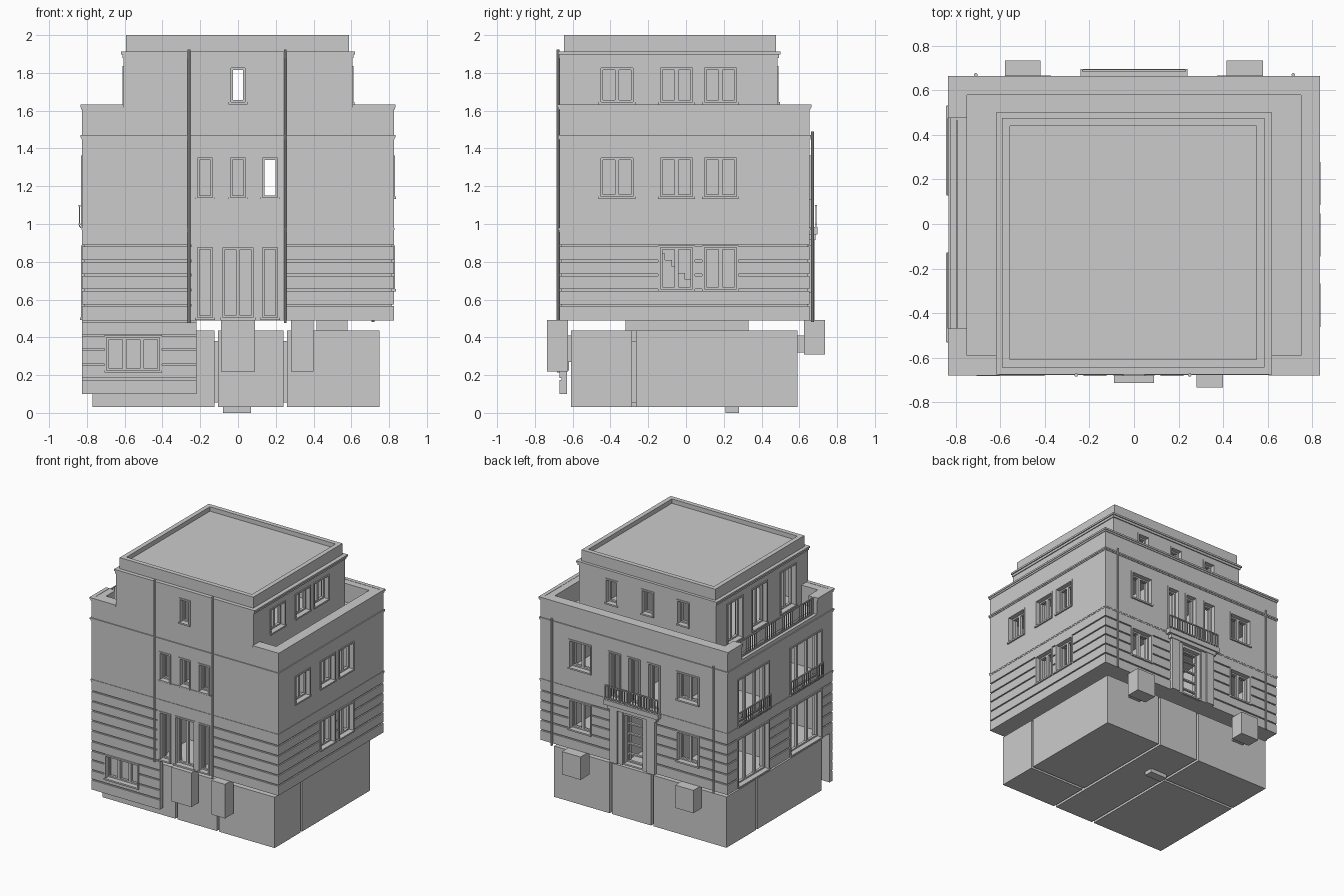
import bpy, bmesh
from mathutils import Matrix, Vector

if "Cube" in bpy.data.objects:
    bpy.data.objects.remove(bpy.data.objects["Cube"])

FRONT, BACK, SIDE, ATT_X, ATT_Y = -0.67, 0.655, 0.825, 0.605, 0.485


def finish(name, bm):
    bmesh.ops.recalc_face_normals(bm, faces=bm.faces[:])
    me = bpy.data.meshes.new(name)
    bm.to_mesh(me)
    bm.free()
    ob = bpy.data.objects.new(name, me)
    bpy.context.collection.objects.link(ob)
    return ob


def boxes(name, items):
    """One mesh made of boxes (x0, x1, y0, y1, z0, z1)."""
    bm = bmesh.new()
    for x0, x1, y0, y1, z0, z1 in items:
        m = Matrix.Translation(((x0 + x1) / 2, (y0 + y1) / 2, (z0 + z1) / 2))
        bmesh.ops.create_cube(bm, size=1, matrix=m @ Matrix.Diagonal((abs(x1 - x0), abs(y1 - y0), abs(z1 - z0), 1)))
    return finish(name, bm)


def prisms(name, polys, levels):
    """Plan polygons extruded between each pair of heights."""
    bm = bmesh.new()
    for z0, z1 in levels:
        for pts in polys:
            f = bm.faces.new([bm.verts.new((x, y, z0)) for x, y in pts])
            g = bmesh.ops.extrude_face_region(bm, geom=[f])["geom"]
            bmesh.ops.translate(bm, vec=Vector((0, 0, z1 - z0)), verts=[v for v in g if isinstance(v, bmesh.types.BMVert)])
    return finish(name, bm)


def cut(ob, cutter):
    cutter.hide_render = True
    m = ob.modifiers.new("cut", 'BOOLEAN')
    m.operation, m.solver, m.object = 'DIFFERENCE', 'EXACT', cutter
    bpy.context.view_layer.objects.active = ob
    bpy.ops.object.modifier_apply(modifier="cut")
    bpy.data.objects.remove(cutter)


def on_wall(side, face, u0, u1, d0, d1, z0, z1):
    """Box on a wall: u along it, d outward from it."""
    if side in "fb":
        s = -1 if side == "f" else 1
        return (u0, u1, *sorted((face + s * d0, face + s * d1)), z0, z1)
    s = -1 if side == "l" else 1
    return (*sorted((face + s * d0, face + s * d1)), u0, u1, z0, z1)


holes, frames, trims = [], [], []


def window(side, face, c, w, z0, z1, panes=2, rails=(), depth=0.1):
    a, b = c - w / 2, c + w / 2
    B = lambda *k: on_wall(side, face, *k)
    holes.append(B(a, b, -depth, 0.03, z0, z1))
    t, i, o = 0.011, -0.05, -0.03
    frames.extend([B(a, a + t, i, o, z0, z1), B(b - t, b, i, o, z0, z1),
                   B(a, b, i, o, z0, z0 + t), B(a, b, i, o, z1 - t, z1)])
    for k in range(1, panes):
        u = a + w * k / panes
        frames.append(B(u - t, u + t, i, o, z0, z1))
    for z in rails:
        frames.append(B(a, b, i, o, z - t / 2, z + t / 2))
    # surround and sill
    e = 0.012
    trims.extend([B(a - e, a, -0.01, 0.006, z0, z1 + e), B(b, b + e, -0.01, 0.006, z0, z1 + e),
                  B(a, b, -0.01, 0.006, z1, z1 + e), B(a - e, b + e, -0.01, 0.012, z0 - 0.012, z0)])


def railing(name, side, face, u0, u1, d, z0, z1):
    B = lambda *k: on_wall(side, face, *k)
    n = max(2, round((u1 - u0) / 0.024))
    bars = [B(u0, u1, d - 0.005, d + 0.005, z, z + 0.008) for z in (z0 + 0.01, z1 - 0.008)]
    for k in range(n + 1):
        u = u0 + (u1 - u0) * k / n
        bars.append(B(u - 0.003, u + 0.003, d - 0.003, d + 0.003, z0, z1))
    boxes(name, bars)


# Openings: front, back, right, left
for c in (-0.175, 0, 0.17):
    window("f", FRONT, c, 0.08, 1.14, 1.35, 1)
    window("f", FRONT, c, 0.16 if c == 0 else 0.08, 0.505, 0.875, 2 if c == 0 else 1)
    window("b", BACK, c, 0.09, 0.99, 1.35, 1)
window("f", FRONT, 0, 0.075, 1.645, 1.825, 1)
for c in (-0.475, 0.475):
    window("b", BACK, c, 0.18, 1.14, 1.35)
    window("b", BACK, c, 0.18, 0.65, 0.875)
for c in (-0.315, 0, 0.315):
    window("b", ATT_Y, c, 0.09, 1.645, 1.825, 1)
window("b", BACK, 0, 0.16, 0.505, 0.89, 1, (0.57, 0.65, 0.73, 0.81))
for c in (-0.365, -0.05, 0.182):
    window("r", ATT_X, c, 0.17, 1.645, 1.825)
    window("r", SIDE, c, 0.17, 1.145, 1.35)
    if c > -0.3:
        window("r", SIDE, c, 0.17, 0.655, 0.875)
for c in (-0.33, 0.33):
    window("l", SIDE * -1, c, 0.38, 0.99, 1.35, 3)
    window("l", SIDE * -1, c, 0.38, 0.505, 0.875, 3)
    railing("side_balcony_railing", "l", -SIDE, c - 0.2, c + 0.2, 0.015, 0.985, 1.1)
for c in (-0.42, -0.06, 0.25):
    window("l", -ATT_X, c, 0.18, 1.505, 1.825)

# Main walls: block with set-back attic, sunken terrace, rooms, openings, grooves
house = boxes("house_walls", [(-SIDE, SIDE, FRONT, BACK, 0.49, 1.91)])
A, Y = ATT_X, ATT_Y
cut(house, prisms("cutter", [[(A, -.9), (.9, -.9), (.9, .9), (-.9, .9), (-.9, -.9), (-A, -.9), (-A, Y), (A, Y)]], [(1.63, 2.2)]))
cut(house, prisms("cutter", [[(A, -.59), (.75, -.59), (.75, .58), (-.75, .58), (-.75, -.59), (-A, -.59), (-A, Y), (A, Y)]], [(1.48, 1.8)]))
rooms = []
for z0, z1 in ((0.505, 0.95), (0.988, 1.42)):
    for x0, x1, y0, y1 in ((-.745, -.265, -.59, -.015), (-.745, -.265, .015, .575), (-.235, .09, -.59, -.28),
                           (-.235, .09, -.25, .575), (.115, .235, -.59, .575),
                           (.265, .745, -.59, -.24), (.265, .745, -.21, .575)):
        rooms.append((x0, x1, y0, y1, z0, z1))
for x0, x1 in ((-.545, -.12), (-.09, .09), (.12, .545)):
    rooms.append((x0, x1, -.6, .425, 1.5, 1.87))
cut(house, boxes("cutter", rooms))
cut(house, boxes("cutter", holes))
cut(house, boxes("cutter", [(-.9, -.74, -.47, .475, 1.5, 1.7)]))
half = [(.245, -.9), (.9, -.9), (.9, .9), (.2, .9), (.2, BACK - .01), (SIDE - .01, BACK - .01), (SIDE - .01, FRONT + .01), (.245, FRONT + .01)]
other = [(-x, y) for x, y in half]
cut(house, prisms("cutter", [half, other], [(z - 0.005, z + 0.005) for z in (.57, .65, .73, .805, .885)]))

# Lower front wall with basement window
lower = boxes("lower_front_wall", [(-SIDE, -.22, FRONT, -.63, .10, .49)])
cut(lower, boxes("cutter", [(-.9, -.1, -.8, FRONT + .01, z - .005, z + .005) for z in (.18, .255, .335, .41, .485)]))
window("f", FRONT, -.555, .28, .225, .4, 3)
cut(lower, boxes("cutter", [holes[-1]]))
boxes("window_frames", frames)
boxes("window_surrounds", trims)

# String courses and cornices
bands = []
for z, p in ((0.98, 0.004), (1.47, 0.008)):
    bands.append((-SIDE - p, SIDE + p, FRONT - p, BACK + p, z - .012, z))
    bands.append((-SIDE - p / 2, SIDE + p / 2, FRONT - p / 2, BACK + p / 2, z - .022, z - .012))
for p, z0, z1 in ((0.01, 1.618, 1.632), (0.005, 1.605, 1.618)):
    bands += [(A, SIDE + p, FRONT - p, FRONT + .02, z0, z1), (-SIDE - p, -A, FRONT - p, FRONT + .02, z0, z1),
              (-SIDE - p, SIDE + p, BACK - .02, BACK + p, z0, z1), (SIDE - .02, SIDE + p, FRONT, BACK, z0, z1),
              (-SIDE - p, -SIDE + .02, FRONT, -.47, z0, z1), (-SIDE - p, -SIDE + .02, .475, BACK, z0, z1)]
bands += [(-.62, .62, FRONT - .006, .5, 1.898, 1.912), (-.612, .612, FRONT - .003, .493, 1.88, 1.898),
          (-.23, .23, FRONT - .006, FRONT + .01, 1.122, 1.132)]
boxes("cornices", bands)

# Roof with raised edge
boxes("roof_deck", [(-.56, .555, -.61, .445, 1.9, 1.965)])
x0, x1, y0, y1, t = -.592, .587, -.645, .477, .036
boxes("roof_parapet", [(x0, x1, y0, y0 + t, 1.9, 2), (x0, x1, y1 - t, y1, 1.9, 2),
                       (x0, x0 + t, y0 + t, y1 - t, 1.9, 2), (x1 - t, x1, y0 + t, y1 - t, 1.9, 2)])

# Back entrance surround, hood and balcony
door = [on_wall("b", BACK, -.24, .24, 0, .042, .945, .985), on_wall("b", BACK, -.215, .215, 0, .03, .915, .945)]
for s in (-1, 1):
    u0, u1 = sorted((s * .13, s * .2))
    door.append(on_wall("b", BACK, u0, u1, 0, .026, .49, .915))
    u0, u1 = sorted((s * .09, s * .13))
    door.append(on_wall("b", BACK, u0, u1, 0, .014, .49, .915))
boxes("entrance_surround", door)
railing("back_balcony_railing", "b", BACK, -.23, .23, .033, .985, 1.1)
railing("terrace_railing", "l", -SIDE, -.465, .465, -.03, 1.49, 1.63)

# Inner stairs seen through the right windows
boxes("stairs", [(.27, .4, .1 - .035 * k, .135 - .035 * k, .505, .6 + .035 * k) for k in range(9)])

# Downpipes
bm = bmesh.new()
for x, y, z0, z1 in ((-.26, FRONT - .008, .475, 1.925), (.25, FRONT - .008, .475, 1.925),
                     (-.71, BACK + .015, .48, 1.49), (.715, BACK + .015, .48, 1.49)):
    bmesh.ops.create_cone(bm, cap_ends=True, segments=10, radius1=.008, radius2=.008, depth=z1 - z0,
                          matrix=Matrix.Translation((x, y, (z0 + z1) / 2)))
finish("downpipes", bm)

# Basement rooms separated by narrow gaps, with a shared core
boxes("basement_rooms", [(-.77, -.125, -.61, .2, .03, .435), (-.77, -.125, .22, .59, .03, .435),
                         (-.105, .24, -.61, .59, .03, .435), (.26, .75, -.61, -.285, .03, .435),
                         (.26, .75, -.265, .59, .03, .435)])
boxes("basement_core", [(-.72, .7, -.56, .54, .055, .38)])
boxes("stair_block", [(-.08, .08, -.32, .33, .43, .49)])
boxes("floor_pit", [(-.08, .07, .21, .28, 0, .04)])

# Light wells with short window tunnels
wells = [(-.09, .09, -.715, -.625, .22, .492), (.28, .4, -.735, -.625, .22, .492),
         (-.05, .05, -.63, -.6, .27, .41), (.3, .38, -.63, -.6, .27, .41)]
for x0, x1 in ((-.58, -.42), (.415, .58)):
    wells += [(x0, x1, .625, .735, .31, .492), (x0 + .03, x1 - .03, .58, .63, .32, .41)]
boxes("light_wells", wells)
